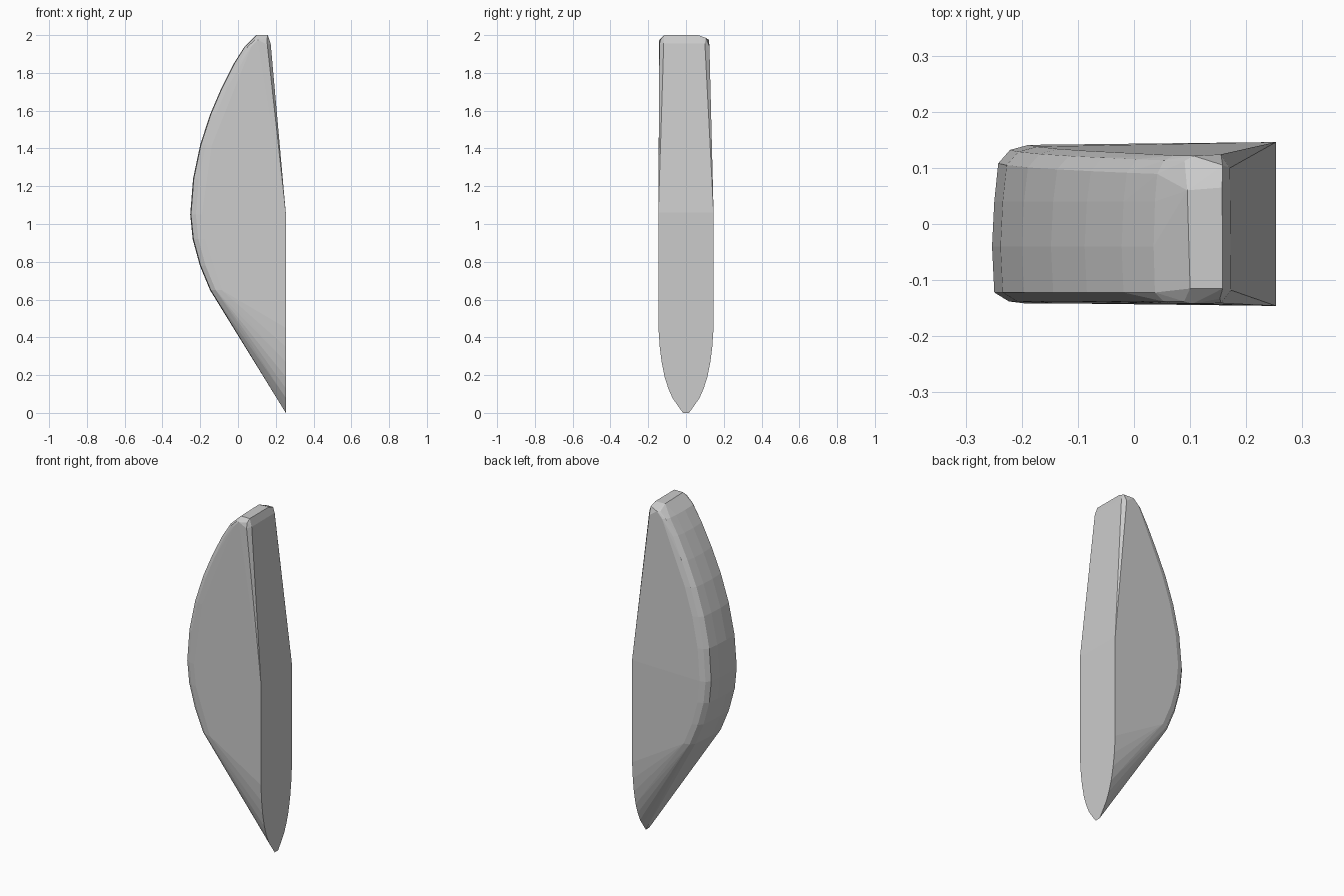
import bpy, bmesh

# Curved rim of the side silhouette (z, x), from top to lower corner
rim = [(1.975, 0.075), (1.94, 0.035), (1.85, -0.022), (1.72, -0.088), (1.58, -0.148),
       (1.42, -0.2), (1.24, -0.238), (1.05, -0.253), (0.92, -0.24),
       (0.78, -0.202), (0.65, -0.148)]
# Rounded cross-section across the rim (inset from rim in x, y)
section = [(0.062, -0.142), (0.03, -0.138), (0.004, -0.122), (0, -0.04),
           (0.004, 0.04), (0.011, 0.108), (0.032, 0.132), (0.065, 0.141)]
# Boat-shaped lower outline of the flat right face (z, half width)
keel = [(1.06, 0.146), (0.45, 0.146), (0.35, 0.139), (0.27, 0.129), (0.19, 0.113),
        (0.13, 0.094), (0.08, 0.072), (0.04, 0.045), (0, 0.016)]

bm = bmesh.new()

# Rim: section swept down the silhouette, slightly narrower at the top
for z, x in rim:
    narrow = 0.02 * max(0, (z - 1.1) / 0.9)
    for inset, y in section:
        scale = min(1.0, 0.4 + (2.0 - z) * 3)
        bm.verts.new((x + inset * scale, y - (narrow if y > 0.1 else 0), z))

# Right face: straight lower part
for z, half in keel:
    for side in (-1, 1):
        bm.verts.new((0.253, side * half, z))

# Chamfered upper end of the sloping right face and small flat tip
for p in [(0.173, -0.118, 1.955), (0.171, 0.1, 1.955), (0.155, -0.141, 1.95), (0.155, 0.124, 1.94),
          (0.158, -0.115, 2), (0.157, 0.065, 2), (0.1, -0.115, 2), (0.095, 0.06, 2),
          (0.158, 0.105, 1.985), (0.153, -0.133, 1.98)]:
    bm.verts.new(p)

# Skin the faceted stone blade
hull = bmesh.ops.convex_hull(bm, input=bm.verts[:])
loose = [v for v in bm.verts if not v.link_faces]
bmesh.ops.delete(bm, geom=loose, context='VERTS')
bmesh.ops.dissolve_limit(bm, angle_limit=0.02, verts=bm.verts[:], edges=bm.edges[:])
bmesh.ops.recalc_face_normals(bm, faces=bm.faces[:])

mesh = bpy.data.meshes.new("stone_blade")
bm.to_mesh(mesh)
bm.free()
bpy.context.collection.objects.link(bpy.data.objects.new("stone_blade", mesh))
